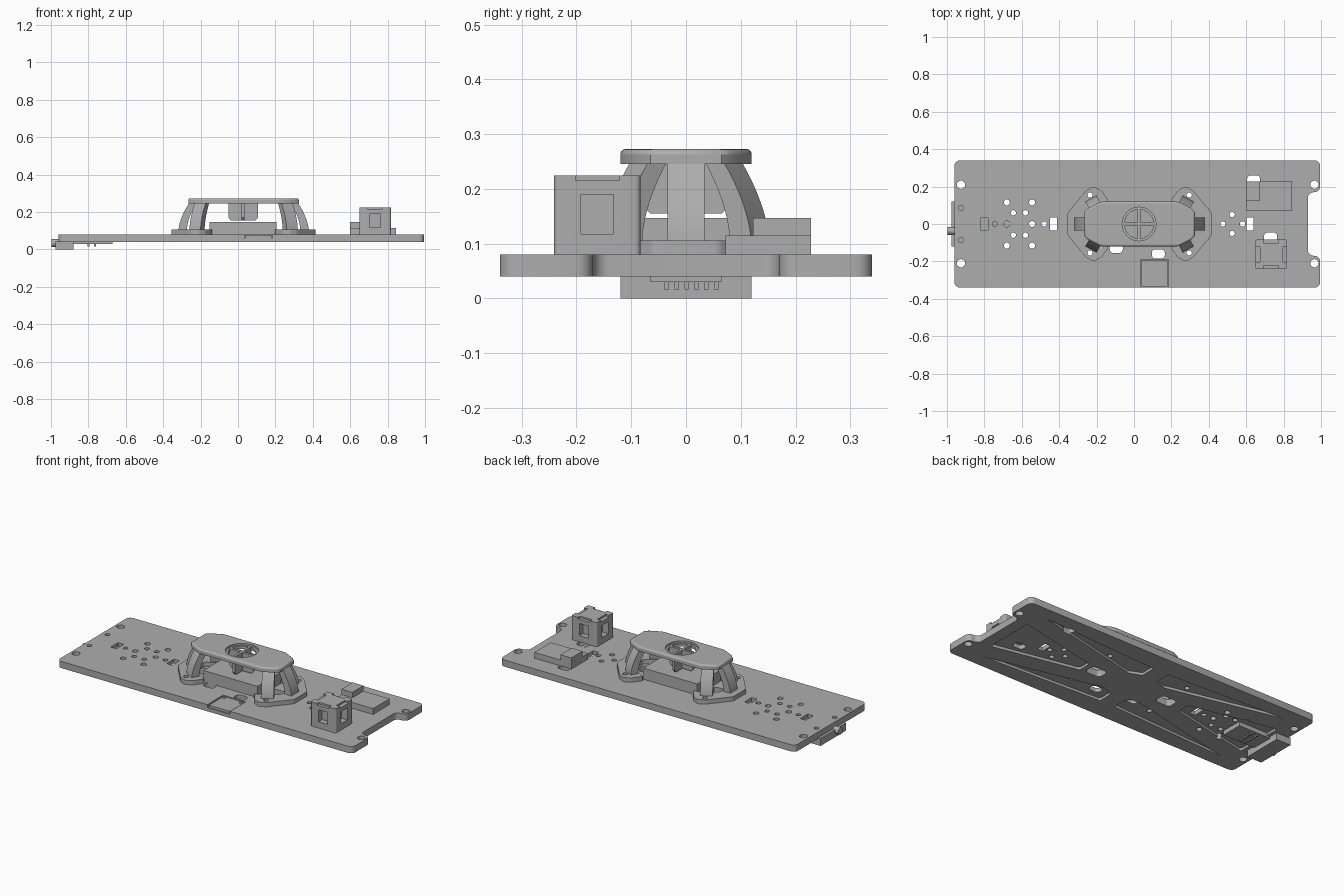
import bpy, bmesh, math
from mathutils import Matrix, Vector

if "Cube" in bpy.data.objects:
    bpy.data.objects.remove(bpy.data.objects["Cube"])

grey = bpy.data.materials.new("light grey")
grey.use_nodes = True
colour = (0.42, 0.42, 0.42, 1)
grey.diffuse_color = colour
grey.node_tree.nodes["Principled BSDF"].inputs["Base Color"].default_value = colour

CX = 0.03   # centre of the raised bridge
TOP = 0.08  # upper face of the base plate


def add_prism(bm, pts, z0, z1, radius=0, matrix=None):
    """Extrude an outline from z0 to z1, rounding its upright edges."""
    part = bmesh.new()
    face = part.faces.new([part.verts.new((x, y, z0)) for x, y in pts])
    ext = bmesh.ops.extrude_face_region(part, geom=[face])["geom"]
    verts = [g for g in ext if isinstance(g, bmesh.types.BMVert)]
    bmesh.ops.translate(part, verts=verts, vec=(0, 0, z1 - z0))
    if radius:
        upright = [e for e in part.edges if abs(e.verts[0].co.z - e.verts[1].co.z) > 1e-5]
        bmesh.ops.bevel(part, geom=upright, offset=radius, segments=5, profile=0.5, affect='EDGES')
    bmesh.ops.recalc_face_normals(part, faces=part.faces)
    if matrix:
        part.transform(matrix)
    mesh = bpy.data.meshes.new("part")
    part.to_mesh(mesh)
    part.free()
    bm.from_mesh(mesh)
    bpy.data.meshes.remove(mesh)


def rect(x, y, w, h):
    return [(x - w / 2, y - h / 2), (x + w / 2, y - h / 2), (x + w / 2, y + h / 2), (x - w / 2, y + h / 2)]


def disc(x, y, r, n=24):
    return [(x + r * math.cos(2 * math.pi * i / n), y + r * math.sin(2 * math.pi * i / n)) for i in range(n)]


def finish(bm, name, smooth=True):
    mesh = bpy.data.meshes.new(name)
    bm.to_mesh(mesh)
    bm.free()
    mesh.materials.append(grey)
    ob = bpy.data.objects.new(name, mesh)
    bpy.context.collection.objects.link(ob)
    if smooth:
        bpy.ops.object.select_all(action='DESELECT')
        ob.select_set(True)
        bpy.context.view_layer.objects.active = ob
        bpy.ops.object.shade_smooth_by_angle(angle=math.radians(30))
    return ob


def prism(name, pts, z0, z1, radius=0):
    bm = bmesh.new()
    add_prism(bm, pts, z0, z1, radius)
    return finish(bm, name)


def cut(ob, bm):
    """Subtract a set of separate cutter solids."""
    cutter = finish(bm, "cutter", False)
    cutter.hide_render = True
    mod = ob.modifiers.new("cut", 'BOOLEAN')
    mod.operation, mod.solver, mod.object = 'DIFFERENCE', 'EXACT', cutter
    bpy.context.view_layer.objects.active = ob
    bpy.ops.object.modifier_apply(modifier=mod.name)
    bpy.data.objects.remove(cutter)


# Base plate with a notched right end
plate = prism("base_plate", [(-0.96, -0.34), (0.995, -0.34), (0.995, -0.17), (0.93, -0.17),
                             (0.93, 0.17), (0.995, 0.17), (0.995, 0.34), (-0.96, 0.34)], 0.04, TOP, 0.03)

# Through holes: mounting holes, key field holes, cable slots
holes = bmesh.new()
for s in (-1, 1):
    for x, y, r in [(-0.925, 0.21, 0.022), (0.965, 0.21, 0.022), (-0.925, 0.085, 0.014),
                    (-0.68, 0.115, 0.016), (-0.545, 0.115, 0.016), (-0.645, 0.06, 0.014),
                    (-0.58, 0.06, 0.014), (0.525, 0.05, 0.014),
                    (CX - 0.265, 0.155, 0.014), (CX + 0.265, 0.155, 0.014)]:
        add_prism(holes, disc(x, s * y, r), 0, 0.2)
for x, r in [(-0.745, 0.013), (-0.68, 0.016), (-0.545, 0.016), (-0.48, 0.014), (0.475, 0.014), (0.58, 0.014)]:
    add_prism(holes, disc(x, 0, r), 0, 0.2)
for x, y, w, h, r in [(-0.8, 0, 0.037, 0.07, 0.005), (-0.43, 0, 0.037, 0.07, 0.005), (0.62, 0, 0.037, 0.07, 0.005),
                      (-0.095, -0.13, 0.07, 0.05, 0.02), (0.13, -0.16, 0.07, 0.05, 0.02),
                      (0.64, 0.235, 0.07, 0.05, 0.02), (0.73, -0.07, 0.07, 0.05, 0.02),
                      (-0.22, 0, 0.1, 0.07, 0.02), (0.26, 0, 0.1, 0.07, 0.02)]:
    add_prism(holes, rect(x, y, w, h), 0, 0.2, r)
cut(plate, holes)

# Shallow underside pockets and the front connector recess
pockets = bmesh.new()
for s in (-1, 1):
    add_prism(pockets, [(s * 0.86, -0.15), (s * 0.86, 0.15), (s * 0.34, 0.04), (s * 0.34, -0.04)], 0, 0.055, 0.015)
    for t in (-1, 1):
        add_prism(pockets, [(s * 0.82, t * 0.26), (s * 0.12, t * 0.1), (s * 0.05, t * 0.13), (s * 0.05, t * 0.22)],
                  0, 0.055, 0.01)
add_prism(pockets, rect(0.11, -0.27, 0.15, 0.16), 0.062, 0.1)
cut(plate, pockets)

# Small board seated in the front recess
prism("front_board", rect(0.11, -0.265, 0.138, 0.138), 0.06, 0.076)
for x in (0.055, 0.165):
    prism("front_board_pin", disc(x, -0.21, 0.009, 12), 0.07, 0.08)

# Feet of the bridge: one C-shaped foot per end
half = [(0.385, 0.06), (0.285, 0.18), (0.245, 0.2), (0.205, 0.18), (0.165, 0.125), (0.215, 0.1), (0.29, 0.05)]
for s, side in ((-1, "right"), (1, "left")):
    outline = half + [(u, -v) for u, v in reversed(half)]
    foot = prism(side + "_bridge_foot", [(CX + s * u, v) for u, v in outline], TOP, 0.106, 0.008)
    bores = bmesh.new()
    for t in (-1, 1):
        add_prism(bores, disc(CX + s * 0.265, t * 0.155, 0.014), 0, 0.2)
    cut(foot, bores)

# Curved legs: profile in the outward/up plane, extruded across
N = 8
outer, inner = [], []
for i in range(N + 1):
    a = i / N
    outer.append((0.058 * (1 - a ** 1.7), 0.1 + 0.15 * a))
    inner.append((0.058 * (1 - a ** 1.7) - 0.045 + 0.006 * a, 0.1 + 0.15 * a))
leg_profile = outer + inner[::-1]
stand = Matrix(((1, 0, 0), (0, 0, -1), (0, 1, 0))).to_4x4()
for s in (-1, 1):
    end = 0 if s > 0 else math.pi
    for x, y, angle in [(CX + s * 0.29, 0, end),
                        (CX + s * 0.232, 0.085, math.radians(90 - s * 29)),
                        (CX + s * 0.232, -0.085, math.radians(-90 + s * 29))]:
        bm = bmesh.new()
        place = Matrix.Translation(Vector((x, y, 0))) @ Matrix.Rotation(angle, 4, 'Z') @ stand
        add_prism(bm, leg_profile, -0.034, 0.034, 0, place)
        finish(bm, "bridge_leg")

# Cap: stretched octagon with softened upper rim and a round opening
quarter = [(0.295, 0.065), (0.275, 0.085), (0.21, 0.118), (0.19, 0.12)]
right_half = [(u, -v) for u, v in reversed(quarter)] + quarter
ring = right_half + [(-u, -v) for u, v in right_half]
cap = prism("bridge_cap", [(CX + u, v) for u, v in ring], 0.246, 0.273)
bm = bmesh.new()
bm.from_mesh(cap.data)
rim = [e for e in bm.edges if all(v.co.z > 0.27 for v in e.verts)]
bmesh.ops.bevel(bm, geom=rim, offset=0.01, segments=3, profile=0.5, affect='EDGES')
bm.to_mesh(cap.data)
bm.free()
opening = bmesh.new()
add_prism(opening, disc(CX - 0.003, 0, 0.09, 40), 0.262, 0.3)
cut(cap, opening)
opening = bmesh.new()
add_prism(opening, disc(CX - 0.003, 0, 0.077, 40), 0.2, 0.3)
cut(cap, opening)

# Crossed fins hanging in the opening
fin = [(-0.079, 0.265), (-0.079, 0.17), (-0.065, 0.155), (0.065, 0.155), (0.079, 0.17), (0.079, 0.265)]
for angle in (0, math.pi / 2):
    bm = bmesh.new()
    add_prism(bm, fin, -0.007, 0.007, 0,
              Matrix.Translation((CX - 0.003, 0, 0)) @ Matrix.Rotation(angle, 4, 'Z') @ stand)
    finish(bm, "cross_fin")

# Box beneath the bridge
prism("centre_box", rect(0.027, 0, 0.357, 0.22), TOP, 0.147)

# Tall switch block with a window in each side and notched top edges
BX, BY = 0.733, -0.162
tower = prism("switch_block", rect(BX, BY, 0.168, 0.158), TOP, 0.225, 0.01)
windows = bmesh.new()
for i in range(4):
    turn = Matrix.Translation((BX, BY, 0)) @ Matrix.Rotation(i * math.pi / 2, 4, 'Z')
    add_prism(windows, rect(0.08, 0, 0.07, 0.06), 0.118, 0.19, 0, turn)
    add_prism(windows, rect(0.085, 0, 0.05, 0.08), 0.215, 0.25, 0, turn)
cut(tower, windows)

# Rear module with a raised socket
prism("rear_module", rect(0.722, 0.15, 0.245, 0.156), TOP, 0.115)
prism("rear_module_socket", rect(0.636, 0.175, 0.072, 0.106), 0.11, 0.147)

# End connector housing, its board, pins and round plug
prism("end_housing", rect(-0.928, 0, 0.095, 0.24), 0.0, 0.045)
prism("end_board", rect(-0.78, 0, 0.22, 0.13), 0.03, 0.057)
for row in range(2):
    for i in range(6):
        prism("header_pin", rect(-0.8 + 0.035 * row, -0.035 + 0.018 * i, 0.01, 0.008), 0.016, 0.04)
plug = bmesh.new()
add_prism(plug, disc(0, -0.037, 0.021), -0.998, -0.94, 0, Matrix(((0, 0, 1), (1, 0, 0), (0, 1, 0))).to_4x4()
          @ Matrix.Translation((-0.037, 0.072, 0)))
finish(plug, "end_plug")
